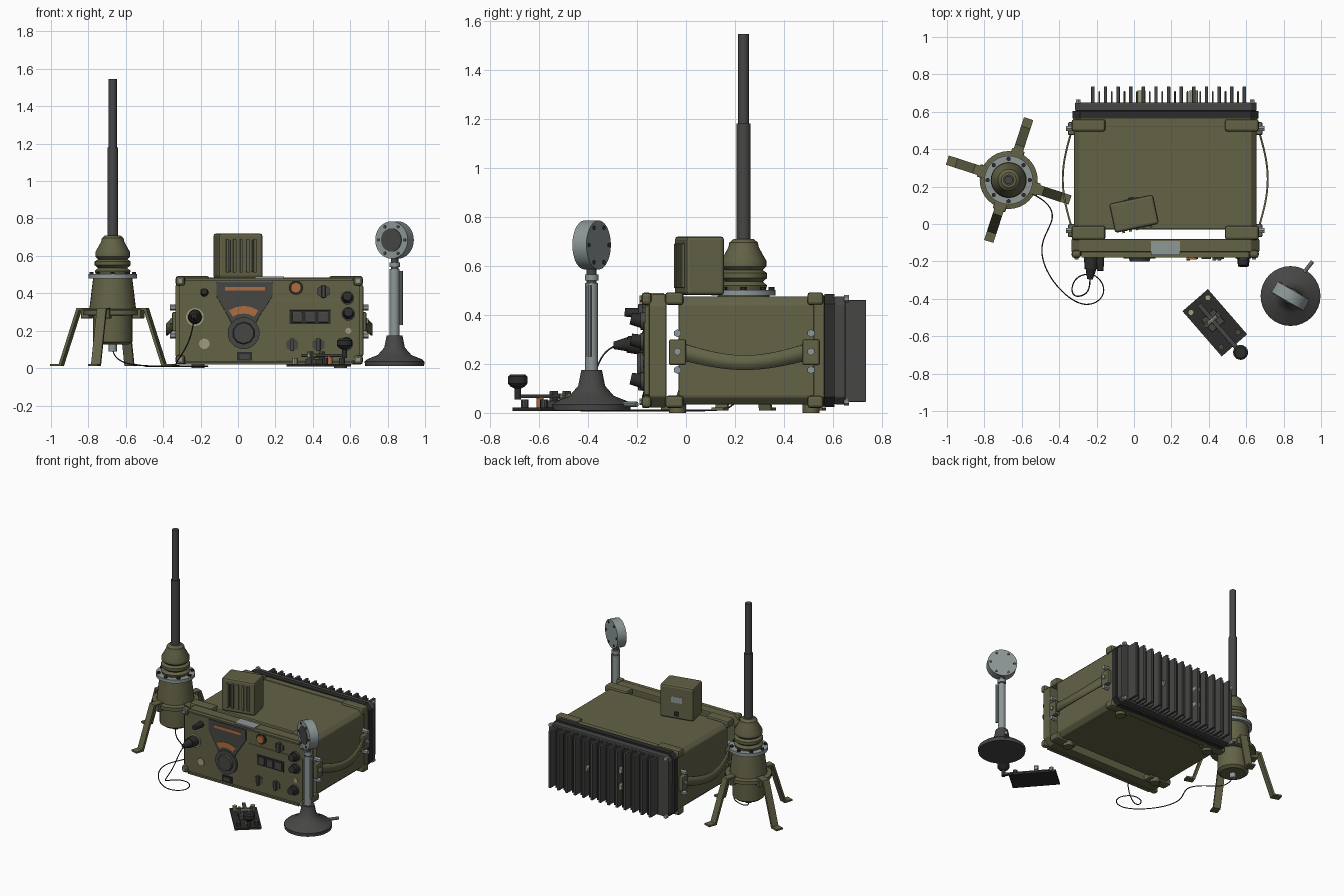
import bpy, bmesh, math
from mathutils import Vector, Matrix

if "Cube" in bpy.data.objects:
    bpy.data.objects.remove(bpy.data.objects["Cube"], do_unlink=True)


def material(name, r, g, b):
    m = bpy.data.materials.new(name)
    m.use_nodes = True
    m.diffuse_color = (r, g, b, 1)
    m.node_tree.nodes["Principled BSDF"].inputs["Base Color"].default_value = (r, g, b, 1)
    return m


OLIVE = material("olive paint", .125, .122, .062)
DARK = material("dark grey metal", .062, .062, .06)
BLACK = material("black rubber", .025, .025, .024)
GREY = material("light grey metal", .27, .31, .31)
ORANGE = material("amber glass", .42, .15, .05)
BRASS = material("pale brass", .36, .34, .2)


def finish(name, bm, mat, bevel=0, smooth=False):
    bmesh.ops.recalc_face_normals(bm, faces=bm.faces)
    me = bpy.data.meshes.new(name)
    bm.to_mesh(me)
    bm.free()
    me.materials.append(mat)
    ob = bpy.data.objects.new(name, me)
    bpy.context.collection.objects.link(ob)
    if smooth:
        bpy.context.view_layer.objects.active = ob
        bpy.ops.object.select_all(action='DESELECT')
        ob.select_set(True)
        bpy.ops.object.shade_smooth_by_angle(angle=math.radians(35))
    if bevel:
        b = ob.modifiers.new("bevel", 'BEVEL')
        b.width, b.segments = bevel, 2
    return ob


def box(name, lo, hi, mat, bevel=0, turn=0):
    """Box from corner to corner, turned about its own vertical axis."""
    lo, hi = Vector(lo), Vector(hi)
    bm = bmesh.new()
    bmesh.ops.create_cube(bm, size=1)
    bmesh.ops.scale(bm, vec=hi - lo, verts=bm.verts)
    ob = finish(name, bm, mat, bevel)
    ob.location, ob.rotation_euler.z = (lo + hi) / 2, turn
    return ob


def rod(name, p, q, r1, mat, r2=None, n=20):
    p, q = Vector(p), Vector(q)
    bm = bmesh.new()
    bmesh.ops.create_cone(bm, cap_ends=True, segments=n, radius1=r1,
                          radius2=r1 if r2 is None else r2, depth=(q - p).length)
    turn = (q - p).to_track_quat('Z', 'Y').to_matrix().to_4x4()
    bmesh.ops.transform(bm, matrix=Matrix.Translation((p + q) / 2) @ turn, verts=bm.verts)
    return finish(name, bm, mat, smooth=n > 8)


def lathe(name, x, y, profile, mat, n=32):
    bm = bmesh.new()
    vs = [bm.verts.new((r, 0, z)) for r, z in profile]
    edges = [bm.edges.new(e) for e in zip(vs, vs[1:])]
    bmesh.ops.spin(bm, geom=vs + edges, axis=(0, 0, 1), cent=(0, 0, 0),
                   angle=math.tau, steps=n, use_duplicate=False)
    bmesh.ops.remove_doubles(bm, verts=bm.verts, dist=1e-4)
    ob = finish(name, bm, mat, smooth=True)
    ob.location = (x, y, 0)
    return ob


def slab(name, outline, y0, y1, mat, bevel=0):
    """Outline in x and z, given thickness along y."""
    bm = bmesh.new()
    f = bm.faces.new([bm.verts.new((x, y0, z)) for x, z in outline])
    ext = bmesh.ops.extrude_face_region(bm, geom=[f])["geom"]
    bmesh.ops.translate(bm, vec=(0, y1 - y0, 0),
                        verts=[v for v in ext if isinstance(v, bmesh.types.BMVert)])
    return finish(name, bm, mat, bevel)


def octagon(x0, x1, z0, z1, c):
    return [(x0 + c, z0), (x1 - c, z0), (x1, z0 + c), (x1, z1 - c),
            (x1 - c, z1), (x0 + c, z1), (x0, z1 - c), (x0, z0 + c)]


def cable(name, pts, r, mat):
    cu = bpy.data.curves.new(name, 'CURVE')
    cu.dimensions, cu.bevel_depth, cu.bevel_resolution, cu.resolution_u = '3D', r, 1, 8
    sp = cu.splines.new('NURBS')
    sp.points.add(len(pts) - 1)
    for pt, co in zip(sp.points, pts):
        pt.co = (*co, 1)
    sp.use_endpoint_u, sp.order_u = True, 4
    cu.materials.append(mat)
    bpy.context.collection.objects.link(bpy.data.objects.new(name, cu))


# Radio case: body, front frame, rear frame
CX = .167
slab("case_body", octagon(-.32, .655, .035, .475, .03), -.03, .53, OLIVE, .008)
slab("front_frame", octagon(-.335, .67, .022, .485, .045), -.15, -.08, OLIVE, .006)
slab("front_panel", octagon(-.315, .65, .035, .475, .04), -.168, -.14, OLIVE)
slab("rear_frame", octagon(-.325, .66, .025, .48, .04), .52, .565, OLIVE, .004)
slab("rear_gasket", octagon(-.33, .665, .025, .485, .04), .565, .605, BLACK)
slab("heatsink_plate", octagon(-.315, .655, .035, .475, .03), .605, .65, DARK, .005)
box("control_subpanel", (.205, -.173, .04), (.645, -.166, .37), OLIVE, .003)
for z in (.026, .474):
    box("panel_lip", (-.28, -.178, z - .006), (.615, -.15, z + .006), OLIVE)

# Corner guards, feet, bolts and carrying straps on both sides
for s in (-1, 1):
    side = CX + s * .5
    for z0, z1 in ((.02, .07), (.44, .492)):
        xs = sorted((side, side - s * .05))
        box("corner_guard", (xs[0], -.182, z0), (xs[1], -.14, z1), OLIVE, .015)
        xs = sorted((side, side - s * .18))
        for y0, y1 in ((-.085, -.01), (.495, .56)):
            box("corner_bracket", (xs[0], y0, z0), (xs[1], y1, z1), OLIVE, .012)
        zc = (z0 + z1) / 2
        rod("guard_bolt", (side - s * .025, -.189, zc), (side - s * .025, -.18, zc), .013, GREY, n=6)
        rod("rear_bolt", (side - s * .035, .645, zc), (side - s * .035, .665, zc), .015, GREY, n=6)
    for y in (-.035, .51):
        xs = sorted((side - s * .02, side + s * .02))
        box("strap_mount", (xs[0], y - .035, .195), (xs[1], y + .035, .3), OLIVE, .008)
        for z in (.175, .25, .325):
            rod("strap_bolt", (side - s * .02, y, z), (side + s * .03, y, z), .016, GREY, n=6)
        rod("foot", (side - s * .12, y, 0), (side - s * .12, y, .04), .035, OLIVE, n=12)
    bm = bmesh.new()
    last = None
    for i in range(17):
        t = i / 16
        bow = math.sin(math.pi * t)
        x, y = side + s * (.005 + .048 * bow), -.02 + .52 * t
        pair = [bm.verts.new((x, y, .285 - .05 * bow)), bm.verts.new((x, y, .215 - .04 * bow))]
        if last:
            bm.faces.new((last[0], pair[0], pair[1], last[1]))
        last = pair
    strap = finish("carry_strap", bm, OLIVE, smooth=True)
    strap.modifiers.new("thickness", 'SOLIDIFY').thickness = .01

# Heatsink fins and rear terminals
for name, x, w, y1, n in (("heatsink_fin", -.22, .018, .735, 13), ("thin_fin", -.186, .009, .71, 12)):
    fin = box(name, (x - w / 2, .64, .045), (x + w / 2, y1, .46), DARK, .003)
    arr = fin.modifiers.new("row", 'ARRAY')
    arr.use_relative_offset, arr.use_constant_offset = False, True
    arr.constant_offset_displace, arr.count = (.0675, 0, 0), n
for x, z in ((.32, .25), (.04, .31), (.04, .19)):
    rod("rear_terminal", (x, .65, z), (x, .715, z), .022, BRASS, n=12)

# Tuning dial
slab("dial_plate", [(-.115, .46), (.185, .46), (.185, .385), (.11, .27), (.09, .23), (-.03, .23),
                    (-.05, .27), (-.115, .385)], -.176, -.166, DARK, .003)
box("dial_scale", (-.07, -.18, .415), (.145, -.175, .435), ORANGE)
fan = [(.03 + r * math.sin(a), .187 + r * math.cos(a))
       for r, k in ((.145, 1), (.105, -1)) for a in [k * math.radians(d) for d in (-33, -16, 0, 16, 33)]]
slab("dial_fan", fan, -.18, -.175, ORANGE)
rod("tuning_skirt", (.03, -.165, .187), (.03, -.185, .187), .085, DARK, n=32)
rod("tuning_knob", (.03, -.18, .187), (.03, -.2, .187), .062, DARK, .055, 10)
box("small_window_frame", (-.005, -.176, .04), (.075, -.165, .085), BLACK)
box("small_window", (.008, -.179, .05), (.062, -.175, .075), DARK)

# Front controls and sockets
rod("lamp_ring", (.31, -.165, .43), (.31, -.178, .43), .038, BLACK)
rod("lamp", (.31, -.175, .43), (.31, -.19, .43), .028, ORANGE)
for x, z in ((.457, .41), (.29, .125), (.43, .125)):
    rod("selector_base", (x, -.165, z), (x, -.178, z), .036, DARK, n=6)
    box("selector_grip", (x - .01, -.195, z - .034), (x + .01, -.17, z + .034), DARK, .003)
for x, z in ((.585, .375), (.59, .29), (.58, .13)):
    rod("socket_collar", (x, -.165, z), (x, -.185, z), .036, DARK)
    rod("socket_cap", (x, -.18, z), (x, -.225, z + .01), .029, BLACK, .024)
box("meter_frame", (.275, -.178, .235), (.495, -.165, .31), BLACK, .003)
for x in (.29, .36, .43):
    box("meter_window", (x, -.187, .245), (x + .052, -.175, .3), DARK, .003)
for x, z, r in ((-.18, .13, .028), (.59, .2, .016), (-.23, .273, .048)):
    rod("socket_ring", (x, -.165, z), (x, -.176, z), r, BRASS, n=14)
rod("cable_socket", (-.23, -.17, .273), (-.23, -.24, .28), .038, BLACK, .034)
rod("cable_plug", (-.23, -.235, .28), (-.235, -.295, .275), .03, BLACK, .015)
rod("upper_socket", (-.18, -.165, .405), (-.18, -.25, .41), .022, BLACK, .017)
box("name_plate", (.09, -.165, .477), (.245, -.09, .489), GREY)

# Speaker on top of the case
TURN = math.radians(12)
C = Vector((0, .055, .6))
box("speaker_box", C - Vector((.12, .08, .12)), C + Vector((.12, .08, .12)), OLIVE, .014, TURN)


def on_speaker(name, x, y, z, w, d, h, mat):
    c = C + Matrix.Rotation(TURN, 3, 'Z') @ Vector((x, y, z))
    half = Vector((w, d, h)) / 2
    box(name, c - half, c + half, mat, .002, TURN)


for i in range(5):
    on_speaker("speaker_slot", -.06 + .03 * i, -.08, 0, .008, .004, .17, BLACK)
    on_speaker("speaker_rib", -.075 + .0375 * i, -.083, 0, .014, .014, .18, OLIVE)
on_speaker("speaker_label", 0, .081, .02, .08, .004, .045, GREY)
on_speaker("speaker_jack", 0, .083, -.08, .03, .012, .03, BLACK)

# Antenna base, bellows and mast
AX, AY = -.67, .235
lathe("antenna_housing", AX, AY, [(0, .125), (.085, .125), (.105, .14), (.105, .28), (.155, .285),
      (.155, .31), (.125, .315), (.105, .48), (0, .48)], OLIVE)
lathe("antenna_flange", AX, AY, [(0, .478), (.13, .478), (.13, .502), (0, .502)], GREY)
lathe("antenna_bellows", AX, AY, [(0, .5), (.09, .5), (.096, .52), (.078, .535), (.096, .55), (.096, .57),
      (.078, .582), (.093, .597), (.093, .62), (.062, .675), (.058, .695), (.04, .71), (0, .71)], OLIVE)
rod("antenna_lower_mast", (AX, AY, .7), (AX, AY, 1.18), .029, DARK)
rod("antenna_upper_mast", (AX, AY, 1.17), (AX, AY, 1.545), .022, DARK)
rod("antenna_socket", (AX, AY, .09), (AX, AY, .13), .022, GREY, n=12)
for k in range(8):
    a = math.tau * k / 8
    p = Vector((AX + .113 * math.cos(a), AY + .113 * math.sin(a), .5))
    rod("flange_bolt", p, p + Vector((0, 0, .014)), .012, BLACK, n=6)
for k in range(4):
    leg = slab("antenna_leg", [(.1, .322), (.195, .322), (.295, .022), (.345, .022), (.345, .01),
                               (.283, .01), (.183, .308), (.1, .308)], -.026, .026, OLIVE)
    leg.location, leg.rotation_euler.z = (AX, AY, 0), math.radians(72 + 90 * k)
    a = leg.rotation_euler.z
    hinge = box("leg_hinge", (AX + .145 * math.cos(a) - .025, AY + .145 * math.sin(a) - .035, .265),
                (AX + .145 * math.cos(a) + .025, AY + .145 * math.sin(a) + .035, .315), OLIVE, .006, a)

# Cable from the antenna to the radio
cable("antenna_cable", [(AX, AY, .1), (-.66, .2, .03), (-.5, .16, .01), (-.4, .04, .01), (-.52, -.1, .01),
      (-.46, -.3, .01), (-.27, -.47, .01), (-.13, -.38, .01), (-.2, -.25, .01), (-.33, -.28, .01),
      (-.34, -.4, .02), (-.25, -.38, .14), (-.235, -.34, .26), (-.235, -.28, .275)], .0035, BLACK)

# Desk microphone
MX, MY = .837, -.385
lathe("microphone_base", MX, MY, [(0, .01), (.158, .01), (.16, .035), (.145, .048), (.09, .07), (.055, .11),
      (.042, .175), (0, .175)], DARK)
rod("microphone_stem", (MX, MY, .17), (MX, MY, .53), .026, GREY)
rod("microphone_neck", (MX, MY, .52), (MX, MY, .6), .02, DARK)
rod("microphone_collar", (MX, MY, .54), (MX, MY, .565), .028, GREY)
rod("microphone_bar", (MX + .035, MY - .01, .23), (MX + .035, MY - .01, .52), .01, GREY, n=10)
rod("base_switch", (.9, -.27, .035), (.955, -.2, .035), .011, GREY, n=10)
N = Vector((-.5, -.866, 0))
M = Vector((MX, MY, .685))
U = Vector((.866, -.5, 0))
rod("microphone_head", M - N * .033, M + N * .033, .1, GREY, n=36)
rod("microphone_grille", M + N * .03, M + N * .037, .062, DARK, n=28)
for k in range(6):
    a = math.tau * k / 6
    p = M + U * .081 * math.cos(a) + Vector((0, 0, .081 * math.sin(a)))
    rod("head_screw", p - N * .037, p + N * .037, .009, DARK, n=8)

# Telegraph key, laid out along its own length and then turned
K = Matrix.Translation((.432, -.528, 0)) @ Matrix.Rotation(math.radians(-49), 4, 'Z')
parts = [box("key_base", (-.16, -.09, .008), (.16, .09, .022), BLACK),
         box("key_block", (-.06, -.045, .02), (.03, .045, .05), DARK, .004),
         box("key_lever", (-.13, -.012, .06), (.21, .012, .075), DARK, .003),
         rod("key_contact", (.09, 0, .02), (.09, 0, .062), .014, ORANGE, n=12),
         rod("key_pivot", (-.02, -.055, .067), (-.02, .055, .067), .012, BRASS, n=10)]
parts += [box("pivot_post", (-.035, y - .01, .02), (-.005, y + .01, .09), DARK, .003) for y in (-.04, .04)]
parts += [rod("key_terminal", (x, y, .02), (x, y, .055), .016, BRASS if x < 0 else DARK, n=10)
          for x in (-.125, .12) for y in (-.06, .06)]
parts.append(lathe("key_knob", .21, 0, [(0, .055), (.014, .055), (.014, .1), (.03, .108), (.04, .12),
                                        (.04, .148), (.03, .157), (0, .157)], BLACK, 20))
for ob in parts:
    bpy.context.view_layer.update()
    ob.matrix_world = K @ ob.matrix_world
